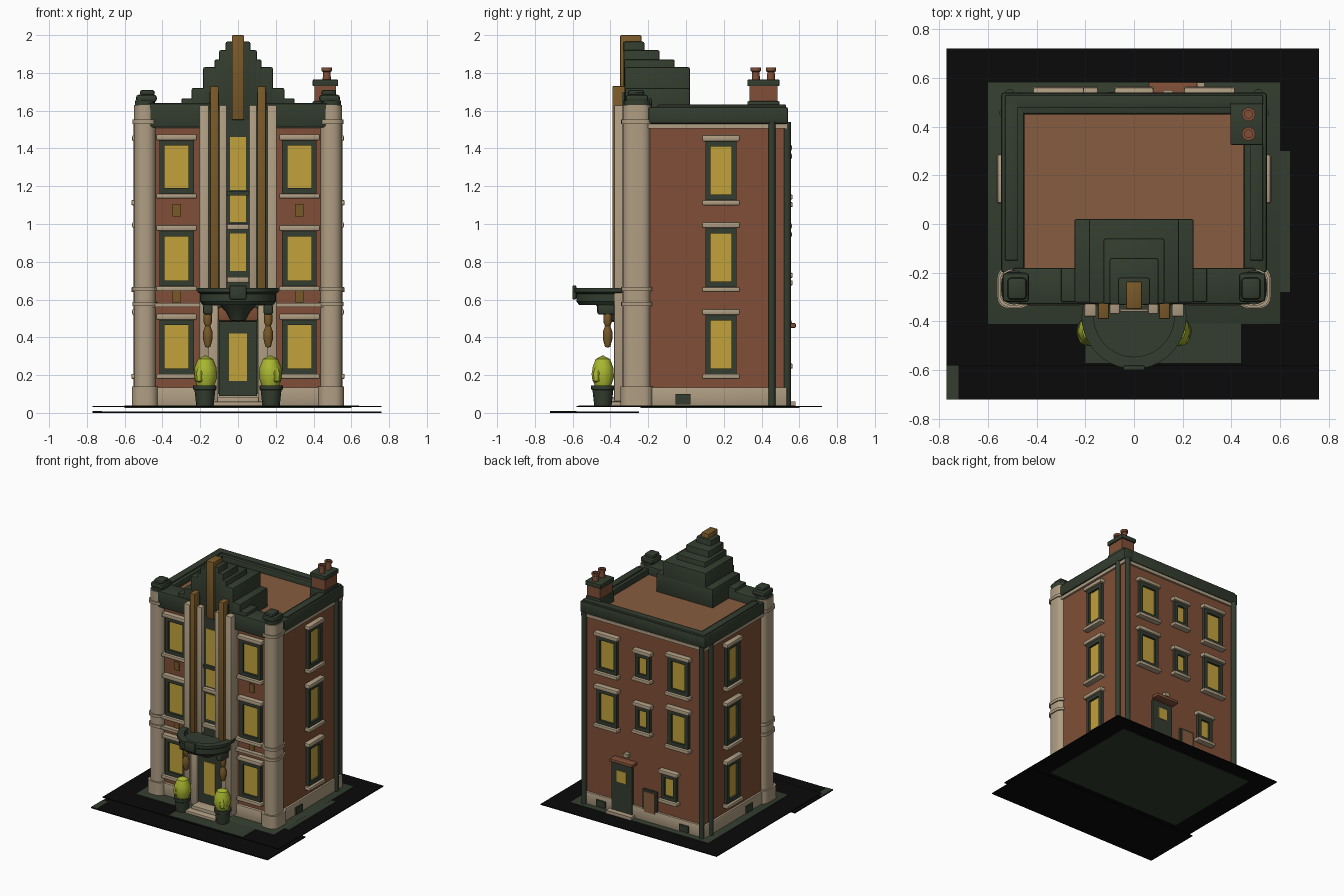
import bpy, bmesh, math
from mathutils import Vector

if "Cube" in bpy.data.objects:
    bpy.data.objects.remove(bpy.data.objects["Cube"])


def material(name, rgb):
    m = bpy.data.materials.new(name)
    m.diffuse_color = (*rgb, 1)
    m.use_nodes = True
    m.node_tree.nodes["Principled BSDF"].inputs["Base Color"].default_value = m.diffuse_color
    return m


STONE = material("beige stone", (.43, .34, .225))
BRICK = material("brick", (.215, .078, .038))
ROOF = material("roof clay", (.24, .107, .05))
GREEN = material("dark green", (.033, .046, .028))
BLACK = material("asphalt black", (.003, .003, .003))
GLASS = material("lit glass", (.54, .36, .045))
GOLD = material("old gold", (.19, .1, .022))
LIME = material("leaf lime", (.40, .48, .03))


def finish(name, bm, mat):
    bmesh.ops.recalc_face_normals(bm, faces=bm.faces)
    me = bpy.data.meshes.new(name)
    bm.to_mesh(me)
    bm.free()
    me.materials.append(mat)
    ob = bpy.data.objects.new(name, me)
    bpy.context.collection.objects.link(ob)
    return ob


def box(name, x0, x1, y0, y1, z0, z1, mat, bevel=0, upright=False):
    bm = bmesh.new()
    bmesh.ops.create_cube(bm, size=1)
    size = Vector((abs(x1 - x0), abs(y1 - y0), abs(z1 - z0)))
    mid = Vector((x0 + x1, y0 + y1, z0 + z1)) / 2
    for v in bm.verts:
        v.co = v.co * size + mid
    if bevel:
        edges = [e for e in bm.edges if not upright or
                 abs(e.verts[0].co.z - e.verts[1].co.z) > 1e-4]
        bmesh.ops.bevel(bm, geom=edges, offset=bevel, segments=5 if upright else 2,
                        profile=.5, affect='EDGES')
    return finish(name, bm, mat)


def lathe(name, profile, x, y, mat, segs=16):
    bm = bmesh.new()
    rings = []
    for r, z in profile:
        if r == 0:
            rings.append([bm.verts.new((x, y, z))] * segs)
        else:
            rings.append([bm.verts.new((x + r * math.cos(2 * math.pi * i / segs),
                                        y + r * math.sin(2 * math.pi * i / segs), z))
                          for i in range(segs)])
    for a, b in zip(rings, rings[1:]):
        for i in range(segs):
            j = (i + 1) % segs
            quad = list(dict.fromkeys((a[i], a[j], b[j], b[i])))
            if len(quad) > 2:
                bm.faces.new(quad)
    return finish(name, bm, mat)


XW, YF, YB = .52, -.29, .52   # wall planes


def plate(side, name, u, w, z0, z1, depth, mat, start=-.02, bevel=0):
    """Box on a wall: u along the wall, w half width, depth outward."""
    if side in ("left", "right"):
        s = 1 if side == "right" else -1
        return box(name, s * (XW + start), s * (XW + depth), u - w, u + w, z0, z1, mat, bevel)
    wall, s = (YF, -1) if side == "front" else (YB, 1)
    return box(name, u - w, u + w, wall + s * start, wall + s * depth, z0, z1, mat, bevel)


def window(side, u, w, z0, z1, trim=True):
    """z0..z1 and w are the glass; frame bars, sill and lintel go round it."""
    f = .028
    plate(side, "window_glass", u, w, z0, z1, .007, GLASS)
    for s in (-1, 1):
        plate(side, "window_frame_side", u + s * (w + f / 2), f / 2, z0 - f, z1 + f, .024, GREEN)
    plate(side, "window_frame_top", u, w + f, z1, z1 + f, .024, GREEN)
    plate(side, "window_frame_bottom", u, w + f, z0 - f, z0, .024, GREEN)
    if trim:
        plate(side, "window_lintel", u, w + .045, z1 + f, z1 + f + .032, .04, STONE, bevel=.008)
        plate(side, "window_sill", u, w + .045, z0 - f - .028, z0 - f, .045, STONE, bevel=.008)


# Ground sheets
box("pavement", -.77, .76, -.58, .72, .03, .036, BLACK)
box("road_strip", -.77, .76, -.72, -.25, 0, .008, BLACK)
box("pavement_border", -.6, .6, -.41, .58, .034, .04, GREEN, .001)
box("pavement_border_front", -.2, .44, -.57, -.4, .034, .04, GREEN)
box("pavement_border_side", .5, .64, -.28, .3, .034, .0395, GREEN)
box("foundation_underside", -.6, .6, -.24, .6, .026, .031, GREEN)
box("kerb_end", -.77, -.72, -.72, -.58, .006, .011, GREEN)

# Brick body, plinth, trim
box("brick_walls", -XW, XW, YF, YB, .04, 1.56, BRICK)
box("plinth", -.535, .535, -.31, .535, .036, .135, STONE, .006)
box("top_trim", -.535, .535, -.3, .535, 1.505, 1.53, STONE)

# Roof and parapet
box("roof_deck", -.47, .47, -.2, .47, 1.55, 1.575, ROOF)
for s in (-1, 1):
    box("parapet_side", s * .45, s * .545, -.2, .54, 1.53, 1.62, GREEN, .012)
    box("parapet_coping", s * .475, s * .53, -.15, .5, 1.61, 1.632, GREEN, .006)
box("parapet_back", -.545, .545, .45, .54, 1.53, 1.62, GREEN, .012)
box("parapet_back_coping", -.53, .53, .475, .53, 1.61, 1.632, GREEN, .006)
box("parapet_front", -.5, .5, -.33, -.18, 1.51, 1.64, GREEN, .012)

# Stepped crest, each tier narrower, taller and shorter to the back
for hw, top, back in ((.3, 1.665, -.18), (.245, 1.72, .02), (.185, 1.83, .02),
                      (.125, 1.87, -.06), (.1, 1.92, -.14), (.065, 1.965, -.22)):
    box("crest_tier", -hw, hw, -.335 + hw * .05, back, 1.55, top, GREEN, .008)
box("crest_fin", -.033, .033, -.35, -.235, 1.55, 2.0, GOLD, .008)

# Rounded corner columns with rings and caps
for s in (-1, 1):
    def column(name, grow, z0, z1, mat):
        box(name, s * (.435 - grow), s * (.55 + grow), -.335 - grow, -.185 + grow,
            z0, z1, mat, .05, True)
    column("corner_column", 0, .04, 1.63, STONE)
    column("column_base", .012, .036, .14, STONE)
    for z in (.565, .645, 1.53):
        column("column_ring", .008, z, z + .022, STONE)
    column("column_cap", -.005, 1.62, 1.655, GREEN)
    box("column_finial", s * .43, s * .54, -.32, -.2, 1.645, 1.685, GREEN, .015)
    box("column_finial_top", s * .44, s * .52, -.31, -.22, 1.68, 1.71, GREEN, .015)

# Front side bays
for s in (-1, 1):
    u = s * .325
    for z0, z1 in ((.235, .465), (.7, .935), (1.19, 1.415)):
        window("front", u, .063, z0, z1)
    for z in (.56, .645):
        plate("front", "belt_course", u, .13, z, z + .022, .035, STONE)
    for z in (.615, 1.07):
        plate("front", "panel_ornament", u, .022, z - .03, z + .035, .009, GOLD)

# Central bay: green backing, stone pilasters, gold ribs
box("bay_backing", -.2, .2, -.33, -.27, .1, 1.6, GREEN)
for s in (-1, 1):
    box("outer_pilaster", s * .155, s * .205, -.38, -.28, .06, 1.63, STONE, .006)
    box("inner_pilaster", s * .058, s * .1, -.37, -.28, .64, 1.63, STONE, .006)
    box("gold_rib", s * .102, s * .148, -.39, -.28, .64, 1.73, GOLD, .006)
    box("rib_shoulder", s * .1, s * .15, -.34, -.27, 1.6, 1.7, GREEN)
    box("door_pier", s * .105, s * .16, -.36, -.28, .06, .57, STONE, .004)
for z0, z1 in ((.75, .95), (1.01, 1.15), (1.18, 1.46)):
    box("bay_glass", -.042, .042, -.337, -.32, z0, z1, GLASS)
for z in (.69, .97):
    box("bay_sill", -.058, .058, -.36, -.32, z, z + .03, STONE, .005)
box("bay_mullion", -.058, .058, -.35, -.32, 1.152, 1.176, GREEN)

# Entrance
box("front_door", -.1, .1, -.345, -.3, .09, .485, GREEN)
box("front_door_glass", -.048, .048, -.351, -.34, .17, .42, GLASS)
box("door_header", -.105, .105, -.37, -.3, .485, .56, BRICK, .01)
box("step_upper", -.11, .11, -.42, -.3, .036, .085, STONE, .005)
box("step_lower", -.13, .13, -.47, -.3, .03, .06, STONE, .005)
lathe("canopy", [(0, .57), (.185, .57), (.2, .59), (.2, .63), (.215, .64), (.215, .662),
                 (.165, .662), (.165, .62), (0, .62)], 0, -.38, GREEN, 40)
lathe("canopy_bracket", [(0, .48), (.04, .49), (.06, .53), (.1, .575)], 0, -.38, GREEN, 20)
box("canopy_badge", -.045, .045, -.602, -.58, .6, .675, GREEN, .008)
for s in (-1, 1):
    box("lantern_arm", s * .135, s * .185, -.47, -.36, .52, .575, GREEN, .012)
    lathe("lantern", [(0, .345), (.014, .35), (.025, .39), (.025, .43), (.014, .46), (.022, .48),
                      (.022, .52), (.008, .56)], s * .16, -.415, GOLD, 12)
    lathe("planter", [(0, .03), (.045, .03), (.055, .12), (.062, .125), (.062, .145),
                      (0, .145)], s * .175, -.44, GREEN, 16)
    lathe("shrub", [(0, .135), (.045, .14), (.062, .19), (.058, .24), (.04, .285), (0, .305)],
          s * .172, -.44, LIME, 10)
    lathe("shrub_bump", [(0, .15), (.03, .17), (.035, .21), (.02, .245), (0, .25)],
          s * .195, -.465, LIME, 8)

# Side walls: windows, drainpipe, vent
for side, s in (("left", -1), ("right", 1)):
    for z0 in (.235, .695, 1.155):
        window(side, .185, .055, z0, z0 + .255)
    lathe("side_drainpipe", [(0, .04), (.018, .04), (.018, 1.54), (0, 1.54)],
          s * .535, .455, GREEN, 12)
    lathe("back_corner_pipe", [(0, .04), (.02, .04), (.02, 1.54), (0, 1.54)],
          s * .51, .535, GREEN, 12)
    plate(side, "wall_vent", -.015, .04, .045, .1, .025, GREEN)
    plate("back", "back_vent", s * .36, .04, .05, .1, .025, GREEN)

# Back wall: windows, door, hatch
for z0 in (.73, 1.145):
    for u in (-.31, .31):
        window("back", u, .06, z0, z0 + .215)
    window("back", 0, .035, z0 + .04, z0 + .17)
window("back", -.23, .038, .29, .43)
plate("back", "back_door", .18, .09, .05, .43, .02, GREEN)
plate("back", "back_door_glass", .18, .04, .29, .38, .026, GLASS)
plate("back", "back_door_hood", .16, .1, .45, .475, .062, BRICK, bevel=.006)
plate("back", "back_lamp", .14, .02, .5, .53, .03, STONE)
plate("back", "hatch_frame", -.06, .062, .1, .29, .015, GREEN)
plate("back", "hatch_panel", -.06, .047, .115, .275, .021, ROOF)
plate("back", "back_step", .18, .11, .036, .06, .06, STONE)

# Chimney
box("chimney_stack", .405, .52, .335, .485, 1.55, 1.75, BRICK)
box("chimney_foot", .395, .525, .325, .495, 1.55, 1.65, GREEN, .005)
box("chimney_cap", .395, .53, .325, .495, 1.73, 1.765, GREEN, .006)
for y in (.37, .45):
    lathe("chimney_pot", [(0, 1.76), (.022, 1.76), (.02, 1.805), (.028, 1.81), (.028, 1.828),
                          (.016, 1.828), (.016, 1.8), (0, 1.8)], .47, y, BRICK, 14)

# Smooth the round parts, keep hard edges
bpy.ops.object.select_all(action='SELECT')
bpy.context.view_layer.objects.active = bpy.context.scene.objects["brick_walls"]
bpy.ops.object.shade_smooth_by_angle(angle=math.radians(35))
